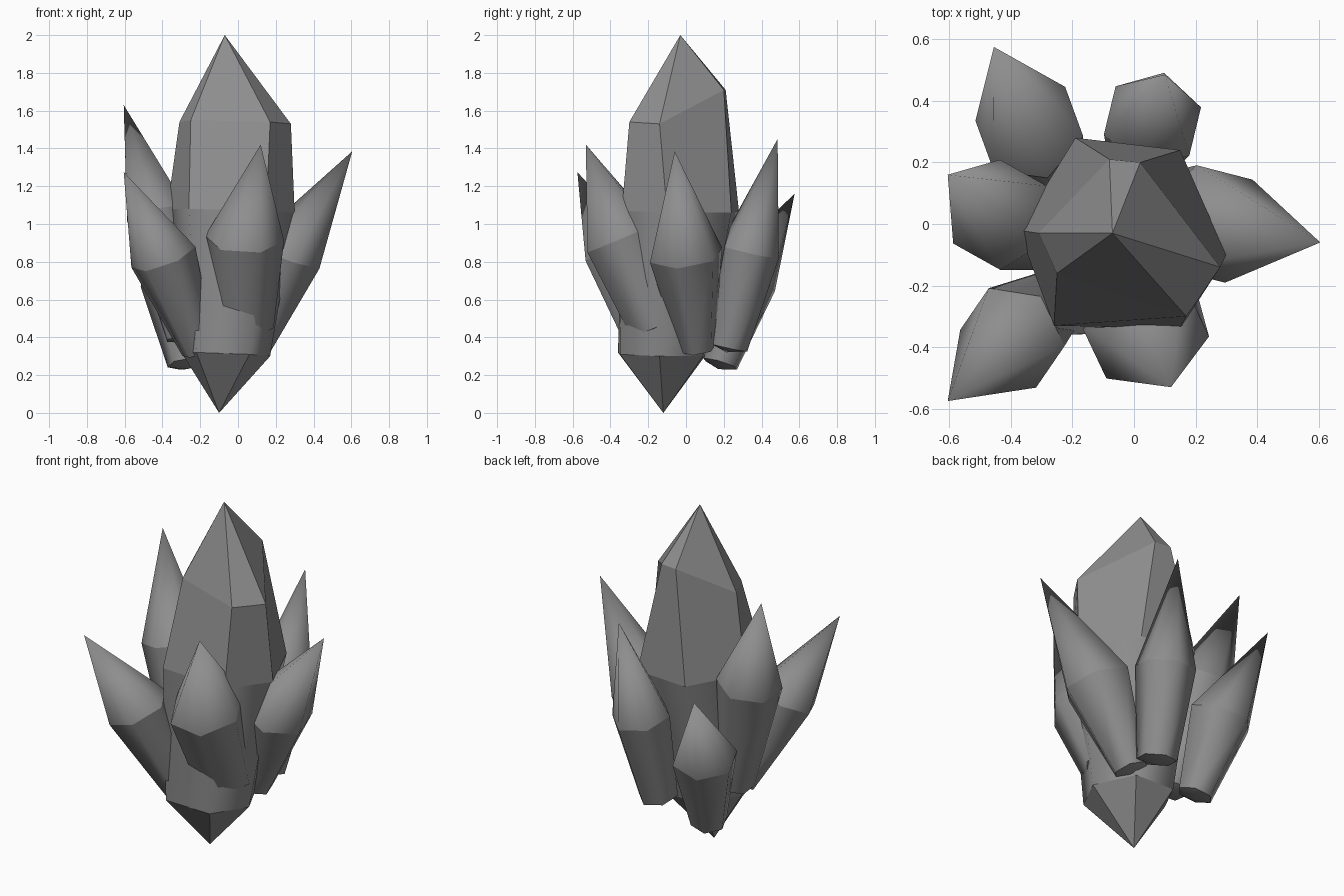
import bpy
import bmesh
from math import cos, sin, radians, tau
from mathutils import Vector

cube = bpy.data.objects.get("Cube")
if cube:
    bpy.data.objects.remove(cube, do_unlink=True)

# One stone grey for the whole cluster
stone = bpy.data.materials.new("stone_grey")
stone.use_nodes = True
GREY = (0.27, 0.27, 0.27, 1.0)
stone.diffuse_color = GREY
stone.node_tree.nodes["Principled BSDF"].inputs["Base Color"].default_value = GREY


def build_crystal(name, bottom, rings, tip, smooth_bands):
    """Join rings of equal count into a solid with a point at each end.
    Bands listed in smooth_bands are shaded round; ring edges stay sharp."""
    bm = bmesh.new()
    low, high = bm.verts.new(bottom), bm.verts.new(tip)
    loops = [[bm.verts.new(p) for p in ring] for ring in rings]
    n = len(loops[0])
    for i in range(n):
        j = (i + 1) % n
        faces = [bm.faces.new((low, loops[0][j], loops[0][i]))]
        for a, b in zip(loops, loops[1:]):
            faces.append(bm.faces.new((a[i], a[j], b[j], b[i])))
        faces.append(bm.faces.new((loops[-1][i], loops[-1][j], high)))
        for band, face in enumerate(faces):
            face.smooth = band in smooth_bands
    for loop in loops:
        for i in range(n):
            bm.edges.get((loop[i], loop[(i + 1) % n])).smooth = False
    bmesh.ops.recalc_face_normals(bm, faces=bm.faces[:])
    mesh = bpy.data.meshes.new(name)
    bm.to_mesh(mesh)
    bm.free()
    mesh.materials.append(stone)
    obj = bpy.data.objects.new(name, mesh)
    bpy.context.collection.objects.link(obj)
    return obj


def hexagon(centre, axis, radius, phase):
    """Six points square to the axis, the first at the given heading."""
    u = Vector((cos(radians(phase)), sin(radians(phase)), 0))
    u = (u - axis * u.dot(axis)).normalized()
    v = axis.cross(u)
    return [centre + radius * (u * cos(k * tau / 6) + v * sin(k * tau / 6))
            for k in range(6)]


def side_crystal(name, base, shoulder, tip, base_radius, radius, phase):
    base, shoulder = Vector(base), Vector(shoulder)
    axis = (shoulder - base).normalized()
    rings = [hexagon(base, axis, base_radius, phase),
             hexagon(shoulder, axis, radius, phase)]
    build_crystal(name, base - axis * 0.03, rings, tip, {0, 1, 2})


# Central crystal: facetted top, rounded lower body
foot = [(0.06, -0.35, 0.31), (0.17, -0.14, 0.3), (0.06, 0.09, 0.3),
        (-0.19, 0.1, 0.3), (-0.3, -0.1, 0.32), (-0.22, -0.36, 0.32)]
waist = [(0.15, -0.34, 1.07), (0.3, -0.1, 1.06), (0.15, 0.24, 1.06),
         (-0.19, 0.28, 1.07), (-0.375, -0.02, 1.08), (-0.26, -0.33, 1.08)]
crown = [(0.17, -0.3, 1.54), (0.28, -0.14, 1.53), (0.02, 0.2, 1.71),
         (-0.08, 0.21, 1.71), (-0.31, -0.03, 1.54), (-0.25, -0.16, 1.55)]
build_crystal("central_crystal", (-0.1, -0.12, 0), [foot, waist, crown],
              (-0.07, -0.03, 2), {1})

# Six leaning crystals around it
side_crystal("left_crystal", (0.07, 0.06, 0.34), (0.25, 0, 0.835),
             (0.605, -0.06, 1.385), 0.1, 0.2, -15)
side_crystal("front_crystal", (0.025, -0.15, 0.46), (0.035, -0.345, 0.925),
             (0.12, -0.53, 1.42), 0.165, 0.21, -7)
side_crystal("front_right_crystal", (-0.21, -0.22, 0.33), (-0.395, -0.37, 0.825),
             (-0.605, -0.575, 1.275), 0.09, 0.18, -3)
side_crystal("right_crystal", (-0.29, -0.05, 0.4), (-0.435, 0.03, 1.06),
             (-0.605, 0.16, 1.63), 0.1, 0.18, 30)
side_crystal("back_right_crystal", (-0.275, 0.18, 0.26), (-0.34, 0.31, 0.7),
             (-0.455, 0.575, 1.16), 0.1, 0.18, -11)
side_crystal("back_crystal", (0.025, 0.22, 0.35), (0.06, 0.335, 0.855),
             (0.1, 0.485, 1.45), 0.11, 0.165, 17)
